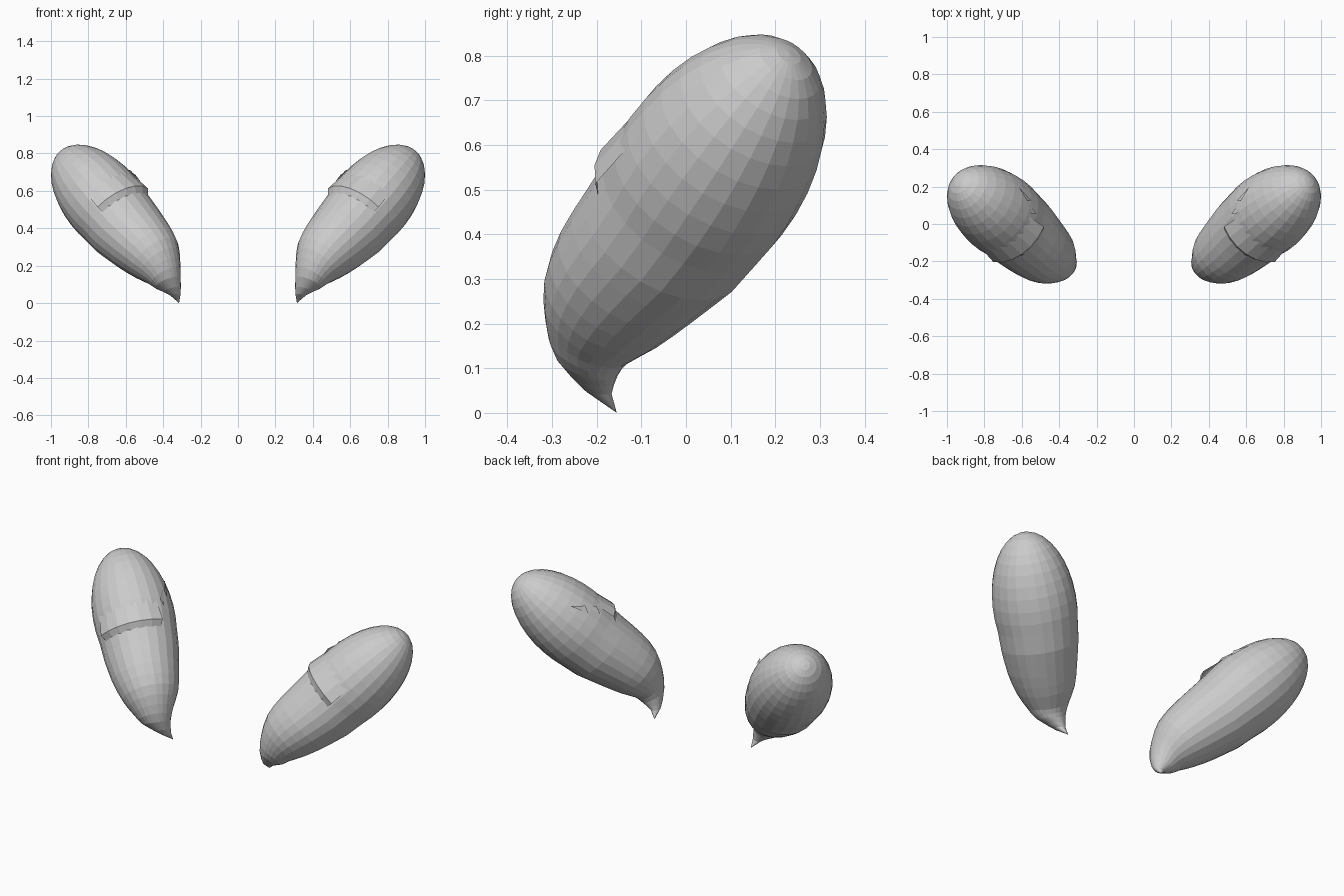
import bpy, bmesh, math
from mathutils import Vector

if "Cube" in bpy.data.objects:
    bpy.data.objects.remove(bpy.data.objects["Cube"])

AXIS = Vector((0.57, 0.46, 0.68)).normalized()
UP = Vector((0, 0, 1))
SIDES = 24


def ring_point(c, r, ang, n):
    """Point on a slightly oval ring around c, perpendicular to n (angle 0 = upper side)."""
    u = AXIS.cross(UP).normalized()
    v = u.cross(n)
    return c + r * (math.cos(ang) * v + 1.03 * math.sin(ang) * u)


def catmull(a, b, c, d, t):
    return 0.5 * (2 * b + (c - a) * t + (2 * a - 5 * b + 4 * c - d) * t * t
                  + (3 * b - a - 3 * c + d) * t ** 3)


def make_object(name, bm):
    bmesh.ops.recalc_face_normals(bm, faces=bm.faces)
    me = bpy.data.meshes.new(name)
    bm.to_mesh(me)
    bm.free()
    ob = bpy.data.objects.new(name, me)
    bpy.context.collection.objects.link(ob)
    m = ob.modifiers.new("mirror", 'MIRROR')
    m.use_mirror_merge = False
    return ob


# Stations of the small lower bulb: x, y, z, radius, tilt towards the axis
stations = [Vector(s) for s in (
    (0.335, -0.195, 0.045, 0.028, 0.2),
    (0.374, -0.222, 0.108, 0.072, 0.6),
    (0.400, -0.217, 0.172, 0.106, 0.9),
    (0.444, -0.182, 0.240, 0.149, 1),
    (0.515, -0.125, 0.315, 0.178, 1),
    (0.595, -0.050, 0.397, 0.198, 1))]
rings = []
for i in range(len(stations) - 1):
    q = [stations[max(0, min(len(stations) - 1, i + k))] for k in (-1, 0, 1, 2)]
    rings += [catmull(*q, t) for t in (0, 0.5)]
rings.append(stations[-1])

# Large upper lobe: an ellipsoid continuing along the axis
CENTRE, HALF, RAD = Vector((0.713, 0.050, 0.537)), 0.395, 0.213
for k in range(11):
    a = math.radians(106 - k * 9.8)
    c = CENTRE + AXIS * HALF * math.cos(a)
    rings.append(Vector((*c, RAD * math.sin(a), 1)))

# Lobe body lofted through the rings
bm = bmesh.new()
loops = []
for s in rings:
    c = Vector(s[:3])
    n = UP.lerp(AXIS, s[4]).normalized()
    loops.append([bm.verts.new(ring_point(c, s[3], 2 * math.pi * j / SIDES, n))
                  for j in range(SIDES)])
for A, B in zip(loops, loops[1:]):
    for j in range(SIDES):
        k = (j + 1) % SIDES
        bm.faces.new((A[j], A[k], B[k], B[j]))
tip = bm.verts.new((0.315, -0.155, 0.0))
end = bm.verts.new(CENTRE + AXIS * HALF)
for j in range(SIDES):
    k = (j + 1) % SIDES
    bm.faces.new((tip, loops[0][k], loops[0][j]))
    bm.faces.new((end, loops[-1][j], loops[-1][k]))
make_object("lobe", bm)

# Folded collar where the two swellings meet, on the upper side
bm = bmesh.new()
rows = []
for off, r in ((-0.16, 0.19), (-0.11, 0.226), (0.03, 0.208)):
    c = CENTRE + AXIS * off
    rows.append([bm.verts.new(ring_point(c, r, math.radians(a), AXIS))
                 for a in range(-24, 73, 16)])
for A, B in zip(rows, rows[1:]):
    for j in range(len(A) - 1):
        bm.faces.new((A[j], A[j + 1], B[j + 1], B[j]))
make_object("collar_fold", bm)

# Small wrinkle slivers beside the collar
bm = bmesh.new()
for ang, off in ((-34, -0.03), (-46, 0.03)):
    pts = [(ang, off, 0.218), (ang + 6, off + 0.04, 0.221), (ang - 8, off + 0.11, 0.211)]
    bm.faces.new([bm.verts.new(ring_point(CENTRE + AXIS * o, r, math.radians(a), AXIS))
                  for a, o, r in pts])
make_object("wrinkles", bm)
